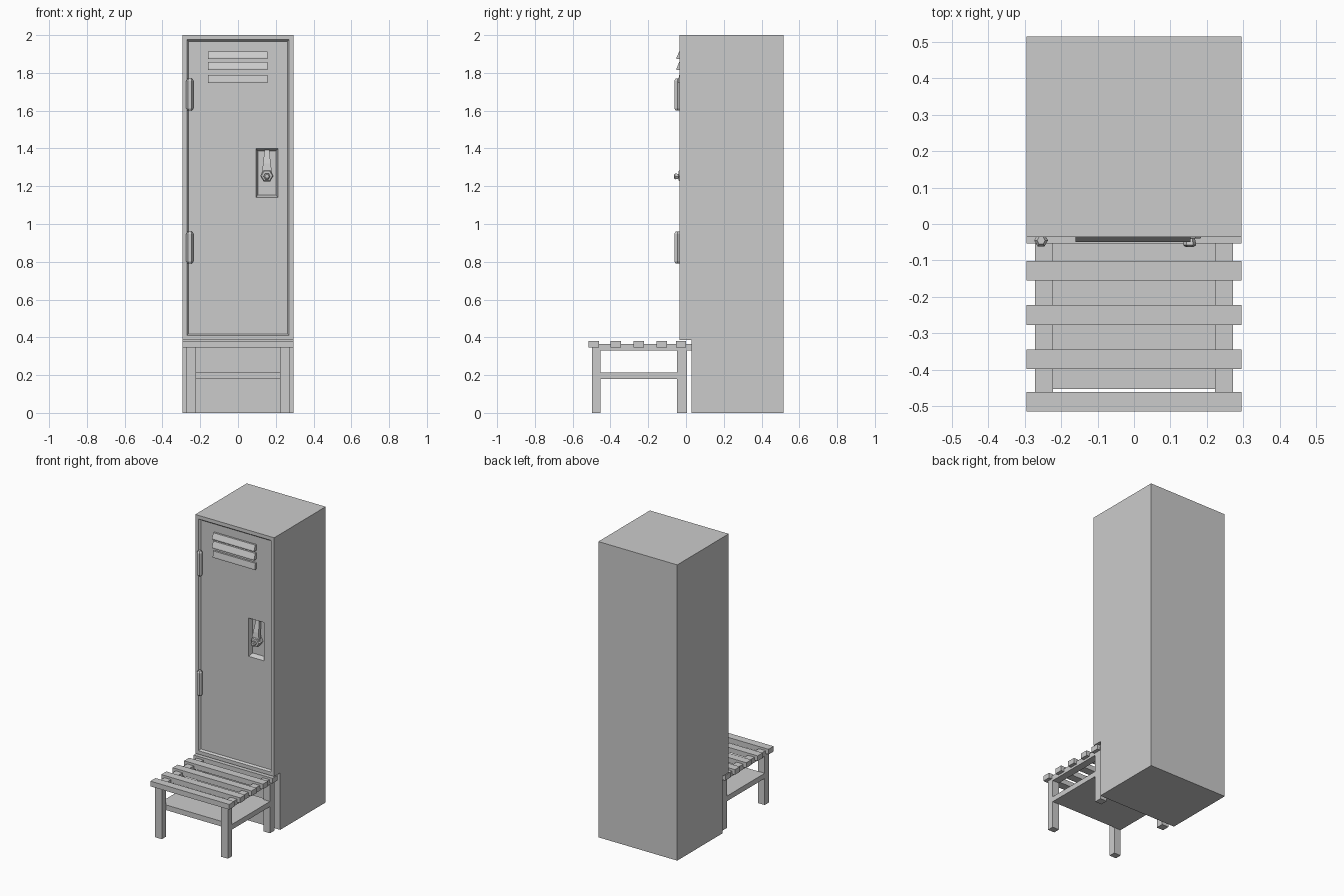
import bpy, bmesh, math
from mathutils import Vector

if "Cube" in bpy.data.objects:
    bpy.data.objects.remove(bpy.data.objects["Cube"])


def add_mesh(name, bm):
    bmesh.ops.recalc_face_normals(bm, faces=bm.faces[:])
    mesh = bpy.data.meshes.new(name)
    bm.to_mesh(mesh)
    bm.free()
    ob = bpy.data.objects.new(name, mesh)
    bpy.context.collection.objects.link(ob)
    return ob


def loft(name, rings):
    """Skin a list of equal-length point rings and cap both ends."""
    bm = bmesh.new()
    vs = [[bm.verts.new(p) for p in ring] for ring in rings]
    n = len(vs[0])
    for a, b in zip(vs, vs[1:]):
        for i in range(n):
            bm.faces.new((a[i], a[(i + 1) % n], b[(i + 1) % n], b[i]))
    bm.faces.new(vs[0])
    bm.faces.new(vs[-1])
    return add_mesh(name, bm)


def box(name, x, y, z):
    return loft(name, [[(x[0], y[0], h), (x[1], y[0], h), (x[1], y[1], h), (x[0], y[1], h)] for h in z])


def turned(name, centre, profile, axis, turn=0.0, sides=6):
    """Six-sided turned part; profile is (offset along axis, radius)."""
    rings = []
    for d, r in profile:
        ring = []
        for i in range(sides):
            a = turn + math.tau * i / sides
            c, s = r * math.cos(a), r * math.sin(a)
            ring.append(Vector(centre) + Vector((c, s, d) if axis == 'z' else (c, d, s)))
        rings.append(ring)
    return loft(name, rings)


def side_profile(name, pts, x0, x1):
    return loft(name, [[(x, y, z) for y, z in pts] for x in (x0, x1)])


def front_rect(cx, cz, hx, hz, y):
    return [(cx - hx, y, cz - hz), (cx + hx, y, cz - hz), (cx + hx, y, cz + hz), (cx - hx, y, cz + hz)]


# Cabinet with stepped plinth and sunken door panel
W = 0.295
cabinet = side_profile("locker_cabinet", [(0.03, 0), (0.515, 0), (0.515, 2), (-0.035, 2),
                                          (-0.035, 0.385), (0.03, 0.385)], -W, W)
bm = bmesh.new()
bm.from_mesh(cabinet.data)
bm.normal_update()
front = [f for f in bm.faces if f.normal.y < -0.9 and f.calc_center_median().z > 1]
bmesh.ops.inset_region(bm, faces=front, thickness=0.034, depth=0)
bmesh.ops.inset_region(bm, faces=front, thickness=0.013, depth=-0.012)
bm.to_mesh(cabinet.data)
bm.free()
DOOR = -0.023

# Tapered recess behind the latch
HX, HZ = 0.153, 1.27
cutter = loft("latch_recess_cutter", [front_rect(HX, HZ, 0.062, 0.134, DOOR - 0.01),
                                      front_rect(HX, HZ, 0.048, 0.116, DOOR + 0.03)])
cutter.hide_render = True
cutter.hide_viewport = True
cut = cabinet.modifiers.new("latch_recess", 'BOOLEAN')
cut.operation = 'DIFFERENCE'
cut.solver = 'EXACT'
cut.object = cutter

# Louvres: wedges leaning out toward the bottom
for i, (z0, z1, out) in enumerate([(1.873, 1.913, -0.05), (1.814, 1.857, -0.05), (1.747, 1.79, -0.042)]):
    side_profile(f"vent_louvre_{i + 1}", [(DOOR + 0.005, z0), (out, z0), (out, z0 + 0.008),
                                          (-0.036, z1), (DOOR + 0.005, z1)], -0.16, 0.155)

# Hinges
for n, z in (("lower", 0.875), ("upper", 1.685)):
    turned(f"{n}_hinge", (-0.255, -0.045, z),
           [(-0.085, 0.011), (-0.073, 0.019), (0.073, 0.019), (0.085, 0.011)], 'z')

# Latch: tapered arm, hexagonal collar and knob
arm = []
for z, half, y in [(1.392, 0.013, 0.0), (1.32, 0.02, -0.018), (1.255, 0.03, -0.026)]:
    arm.append([(HX - half, y - 0.01, z), (HX + half, y - 0.01, z), (HX + half, y + 0.012, z), (HX - half, y + 0.012, z)])
loft("latch_arm", arm)
turned("latch_collar", (HX, 0, 1.255), [(0.008, 0.03), (-0.03, 0.035), (-0.04, 0.029)], 'y')
turned("latch_knob", (HX, 0, 1.252), [(-0.035, 0.012), (-0.046, 0.016), (-0.058, 0.018), (-0.063, 0.011)], 'y')

# Bench slats
for i, y in enumerate((-0.488, -0.3715, -0.25, -0.128, -0.026)):
    box(f"seat_slat_{i + 1}", (-W, W), (y - 0.027, y + 0.027), (0.345, 0.38))

# Bench legs and rails on both sides
for name, s in (("left", -1), ("right", 1)):
    x = sorted((s * 0.222, s * 0.272))
    box(f"{name}_front_leg", x, (-0.497, -0.453), (0, 0.345))
    box(f"{name}_rear_leg", x, (-0.047, 0.004), (0, 0.345))
    box(f"{name}_seat_rail", x, (-0.497, 0.032), (0.33, 0.365))
    box(f"{name}_lower_rail", x, (-0.453, -0.047), (0.18, 0.215))

# Bench shelf between the rails
box("bench_shelf", (-0.222, 0.222), (-0.453, -0.03), (0.18, 0.215))
